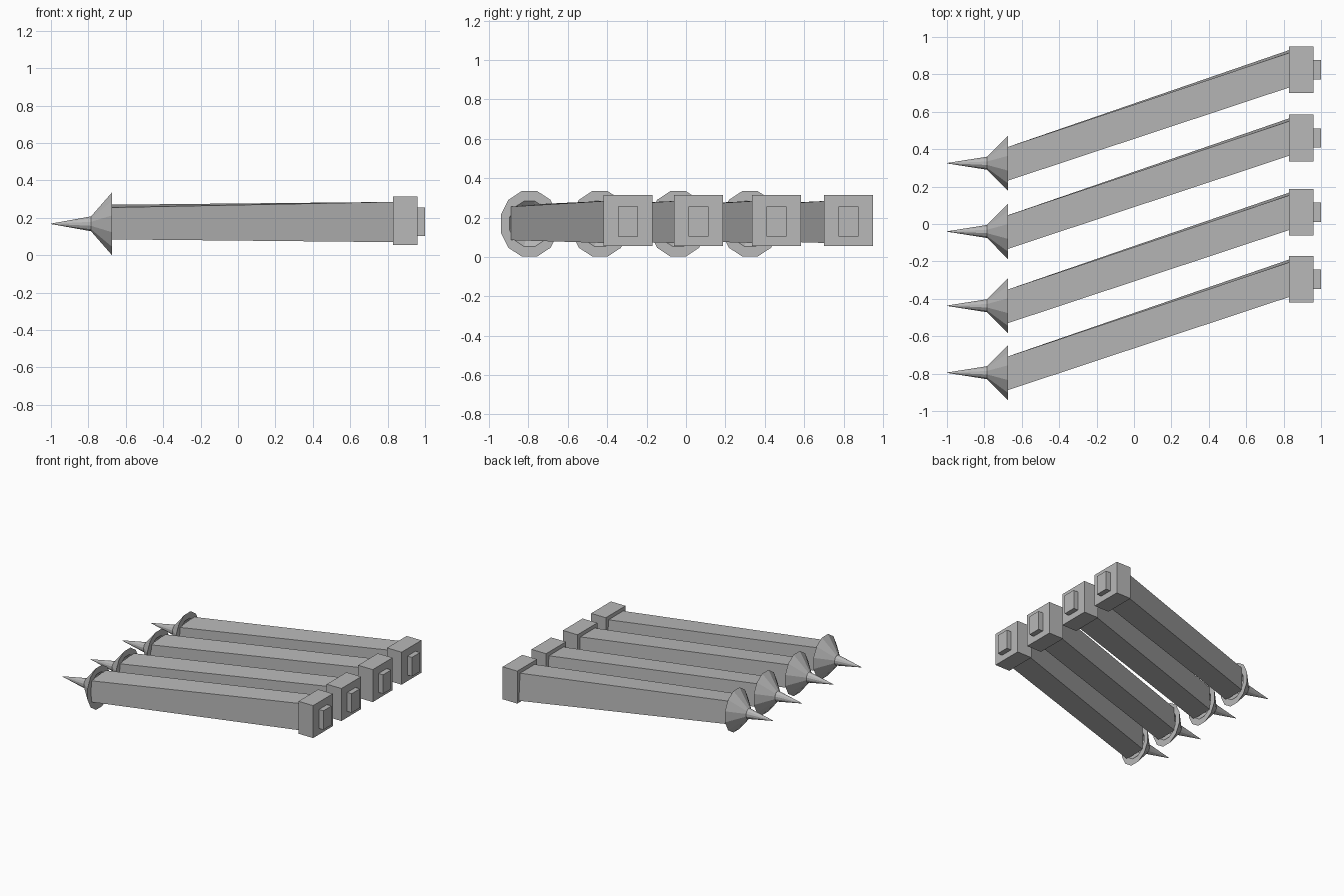
import bpy, bmesh, math

cube = bpy.data.objects.get("Cube")
if cube:
    bpy.data.objects.remove(cube, do_unlink=True)

grey = bpy.data.materials.new("plain grey")
grey.use_nodes = True
colour = (0.48, 0.48, 0.48, 1)
grey.diffuse_color = colour
grey.node_tree.nodes["Principled BSDF"].inputs["Base Color"].default_value = colour

SIDES = 12
AXIS_Z = 0.168
HEAD_SHIFT = 0.5       # sideways offset from the tip to the end block


def finish(bm, name):
    bmesh.ops.recalc_face_normals(bm, faces=bm.faces)
    mesh = bpy.data.meshes.new(name)
    bm.to_mesh(mesh)
    bm.free()
    mesh.materials.append(grey)
    obj = bpy.data.objects.new(name, mesh)
    bpy.context.collection.objects.link(obj)
    return obj


def loft(name, rings):
    """Join rings of points with quads and cap both ends."""
    bm = bmesh.new()
    rows = [[bm.verts.new(p) for p in ring] for ring in rings]
    n = len(rows[0])
    for a, b in zip(rows, rows[1:]):
        for i in range(n):
            j = (i + 1) % n
            bm.faces.new((a[i], a[j], b[j], b[i]))
    bm.faces.new(rows[0])
    bm.faces.new(rows[-1])
    return finish(bm, name)


def box(name, x0, x1, y, z, width, height):
    def ring(x):
        return [(x, y + sy * width / 2, z + sz * height / 2)
                for sy, sz in ((-1, -1), (1, -1), (1, 1), (-1, 1))]
    return loft(name, [ring(x0), ring(x1)])


def turned(name, y, profile):
    """Revolve (x, radius) pairs about the long axis, slightly taller than wide."""
    rings = []
    for x, r in profile:
        ring = []
        for i in range(SIDES):
            a = 2 * math.pi * (i + 0.5) / SIDES
            ring.append((x, y + r * math.cos(a), AXIS_Z + 1.14 * r * math.sin(a)))
        rings.append(ring)
    return loft(name, rings)


for number, tip_y in enumerate((-0.795, -0.437, -0.04, 0.325), 1):
    head_y = tip_y + HEAD_SHIFT

    # Slanted, gently widening shaft
    near = [(-0.68, tip_y + dy, z) for dy, z in
            ((-0.095, 0.085), (0.085, 0.085), (0.085, 0.27), (-0.095, 0.255))]
    far = [(0.83, head_y + dy, z) for dy, z in
           ((-0.095, 0.07), (0.105, 0.07), (0.09, 0.285), (-0.095, 0.285))]
    loft(f"shaft_{number}", [near, far])

    # Flared collar with a recessed back
    turned(f"collar_{number}", tip_y,
           [(-0.785, 0.037), (-0.675, 0.151), (-0.675, 0.105), (-0.735, 0.045)])

    # Sharp spike
    turned(f"spike_{number}", tip_y, [(-0.78, 0.037), (-1.0, 0.001)])

    # End block and its small knob
    box(f"end_block_{number}", 0.83, 0.96, head_y, 0.185, 0.25, 0.26)
    box(f"end_knob_{number}", 0.955, 1.0, head_y, 0.18, 0.103, 0.152)
